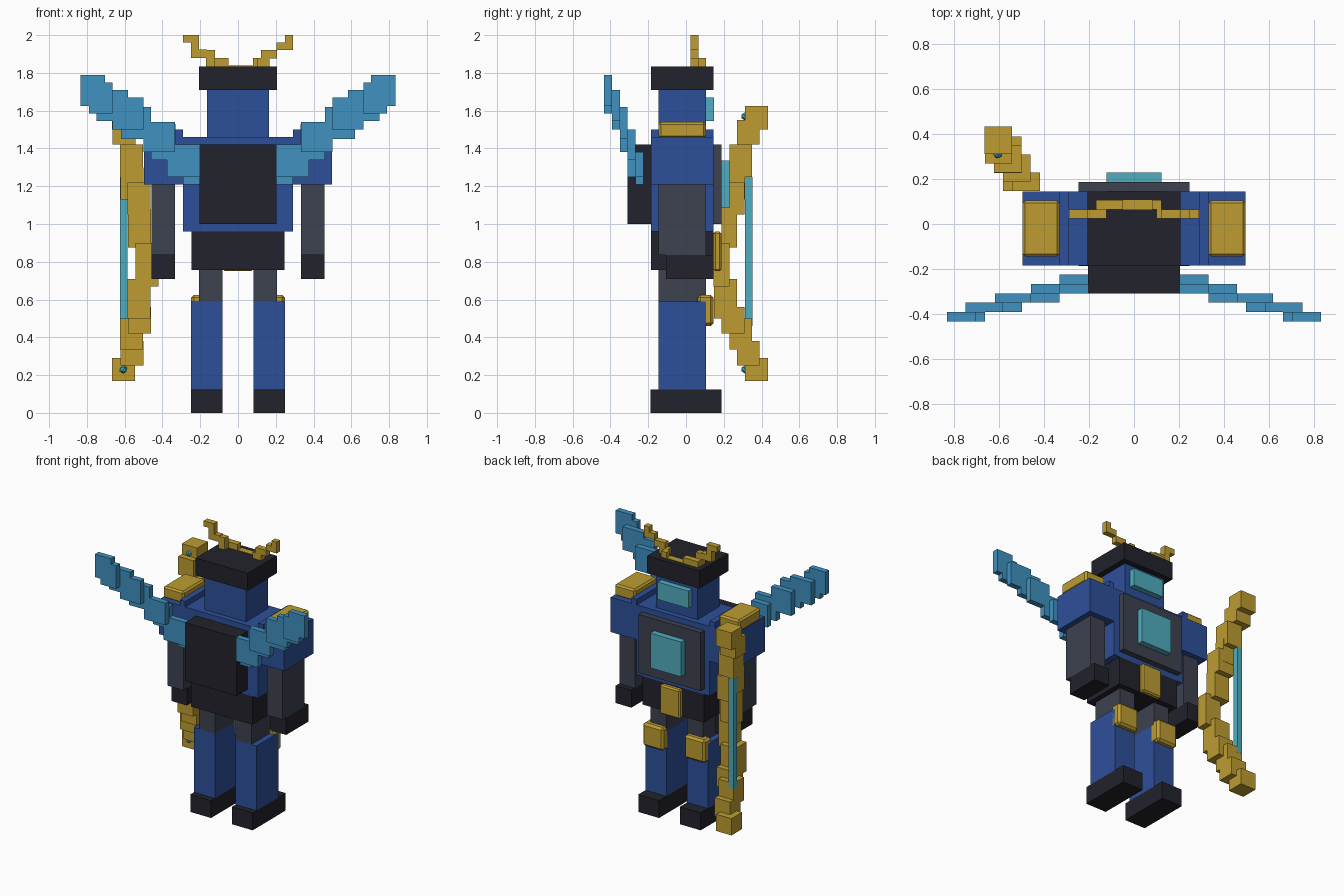
import bpy
import bmesh
from mathutils import Matrix, Vector

cube = bpy.data.objects.get("Cube")
if cube:
    bpy.data.objects.remove(cube, do_unlink=True)


def material(name, r, g, b):
    m = bpy.data.materials.new(name)
    m.use_nodes = True
    m.diffuse_color = (r, g, b, 1)
    m.node_tree.nodes["Principled BSDF"].inputs["Base Color"].default_value = (r, g, b, 1)
    return m


BLUE = material("armour_blue", .027, .08, .32)
BLACK = material("near_black", .016, .016, .025)
GREY = material("slate_grey", .047, .054, .08)
GOLD = material("gold", .51, .335, .031)
CYAN = material("glow_cyan", .08, .42, .52)
FEATHER = material("feather_blue", .05, .285, .53)


def finish(name, bm, mat):
    mesh = bpy.data.meshes.new(name)
    bm.to_mesh(mesh)
    bm.free()
    mesh.materials.append(mat)
    obj = bpy.data.objects.new(name, mesh)
    bpy.context.collection.objects.link(obj)
    return obj


def blocks(name, mat, boxes, bevel=0):
    """One object from boxes given as (x range, y range, z range)."""
    bm = bmesh.new()
    for ranges in boxes:
        lo, hi = (Vector(v) for v in zip(*ranges))
        size = hi - lo
        bmesh.ops.create_cube(bm, size=1, matrix=Matrix.Translation((lo + hi) / 2)
                              @ Matrix.Diagonal((*size, 1)))
    obj = finish(name, bm, mat)
    if bevel:
        mod = obj.modifiers.new("bevel", "BEVEL")
        mod.width = bevel
        mod.segments = 1
    return obj


def box(name, mat, x, y, z, bevel=0):
    return blocks(name, mat, [(x, y, z)], bevel)


def pair(name, mat, boxes, bevel=0):
    for side, s in (("left", 1), ("right", -1)):
        flipped = [(tuple(sorted((s * x[0], s * x[1]))), y, z) for x, y, z in boxes]
        blocks(side + "_" + name, mat, flipped, bevel)


BODY_Y = (-.185, .145)
LIMB_Y = (-.145, .105)

# Legs
pair("boot", BLACK, [((.083, .248), (-.187, .187), (0, .125))])
pair("shin", BLUE, [((.083, .248), LIMB_Y, (.125, .59))])
pair("thigh", GREY, [((.083, .207), LIMB_Y, (.59, .76))])
pair("knee_pad", GOLD, [((.083, .248), (.062, .145), (.46, .625))], .015)

# Torso
box("waist", BLACK, (-.245, .245), BODY_Y, (.757, .96))
box("torso", BLUE, (-.29, .29), BODY_Y, (.96, 1.46))
box("chest_plate", GREY, (-.247, .247), (.145, .187), (1, 1.42))
box("chest_gem", CYAN, (-.123, .123), (.187, .23), (1.085, 1.335))
box("buckle", GOLD, (-.08, .08), (.145, .187), (.75, .96), .01)
box("backpack", BLACK, (-.205, .205), (-.31, -.185), (1, 1.42))

# Arms, with a raised inner ridge beside each shoulder pad
pair("shoulder", BLUE, [((.29, .497), BODY_Y, (1.21, 1.46)),
                        ((.29, .332), BODY_Y, (1.44, 1.5))])
pair("shoulder_pad", GOLD, [((.332, .497), LIMB_Y, (1.455, 1.54))], .012)
pair("arm", GREY, [((.333, .457), LIMB_Y, (.835, 1.21))])
pair("hand", BLACK, [((.333, .457), (-.105, .145), (.71, .835))])

# Head
box("head", BLUE, (-.165, .165), LIMB_Y, (1.46, 1.71))
box("visor", CYAN, (-.123, .123), (.105, .147), (1.545, 1.67))
box("hat", BLACK, (-.207, .207), BODY_Y, (1.71, 1.835))

# Stepped horns joined by a band set into the hat
NEAR, FAR = (.065, .107), (.024, .065)
blocks("horns", GOLD, [
    ((-.05, .085), NEAR, (1.8, 1.838)),
    ((-.17, -.05), NEAR, (1.835, 1.878)),
    ((.08, .123), NEAR, (1.835, 1.878)),
    ((.1, .168), FAR, (1.835, 1.878)),
    ((.123, .207), FAR, (1.875, 1.92)),
    ((.205, .29), FAR, (1.92, 1.962)),
    ((.248, .29), FAR, (1.96, 2)),
    ((-.17, -.123), FAR, (1.835, 1.92)),
    ((-.25, -.165), FAR, (1.88, 1.925)),
    ((-.25, -.207), FAR, (1.92, 1.962)),
    ((-.29, -.207), FAR, (1.96, 2)),
])

# Wings: two overlapping blocks per layer, each layer further back and up
layers = [
    [(.205, .29, 1.21, 1.38), (.205, .333, 1.25, 1.38)],
    [(.205, .375, 1.25, 1.42), (.33, .46, 1.34, 1.5)],
    [(.333, .5, 1.38, 1.54), (.46, .62, 1.45, 1.62)],
    [(.5, .665, 1.5, 1.67), (.583, .75, 1.545, 1.71)],
    [(.665, .79, 1.585, 1.75), (.705, .833, 1.625, 1.79)],
]
wing = []
for i, layer in enumerate(layers):
    y = -.226 - i * .0415
    wing += [((a, b), (y - .0415, y), (c, d)) for a, b, c, d in layer]
pair("wing", FEATHER, wing)

# Bow: blocks along a bent path as (x centre, y range, z range)
bow = [
    (-.605, (.313, .435), (1.5, 1.625)),
    (-.604, (.27, .39), (1.42, 1.55)),
    (-.563, (.23, .35), (1.25, 1.42)),
    (-.562, (.228, .312), (1.13, 1.3)),
    (-.523, (.188, .31), (1.05, 1.22)),
    (-.522, (.187, .27), (.875, 1.08)),
    (-.481, (.146, .23), (.67, .9)),
    (-.523, (.147, .27), (.5, .71)),
    (-.522, (.188, .31), (.42, .56)),
    (-.563, (.23, .35), (.335, .5)),
    (-.562, (.27, .39), (.25, .38)),
    (-.605, (.313, .435), (.17, .29)),
]
blocks("bow", GOLD, [((x - .061, x + .061), y, z) for x, y, z in bow])
box("bow_string", CYAN, (-.625, -.584), (.313, .351), (.46, 1.25))

# Small gems on the bow tips
for name, z in (("upper_bow_gem", 1.57), ("lower_bow_gem", .23)):
    bm = bmesh.new()
    bmesh.ops.create_icosphere(bm, subdivisions=1, radius=.022,
                               matrix=Matrix.Translation((-.607, .313, z)))
    finish(name, bm, CYAN)
